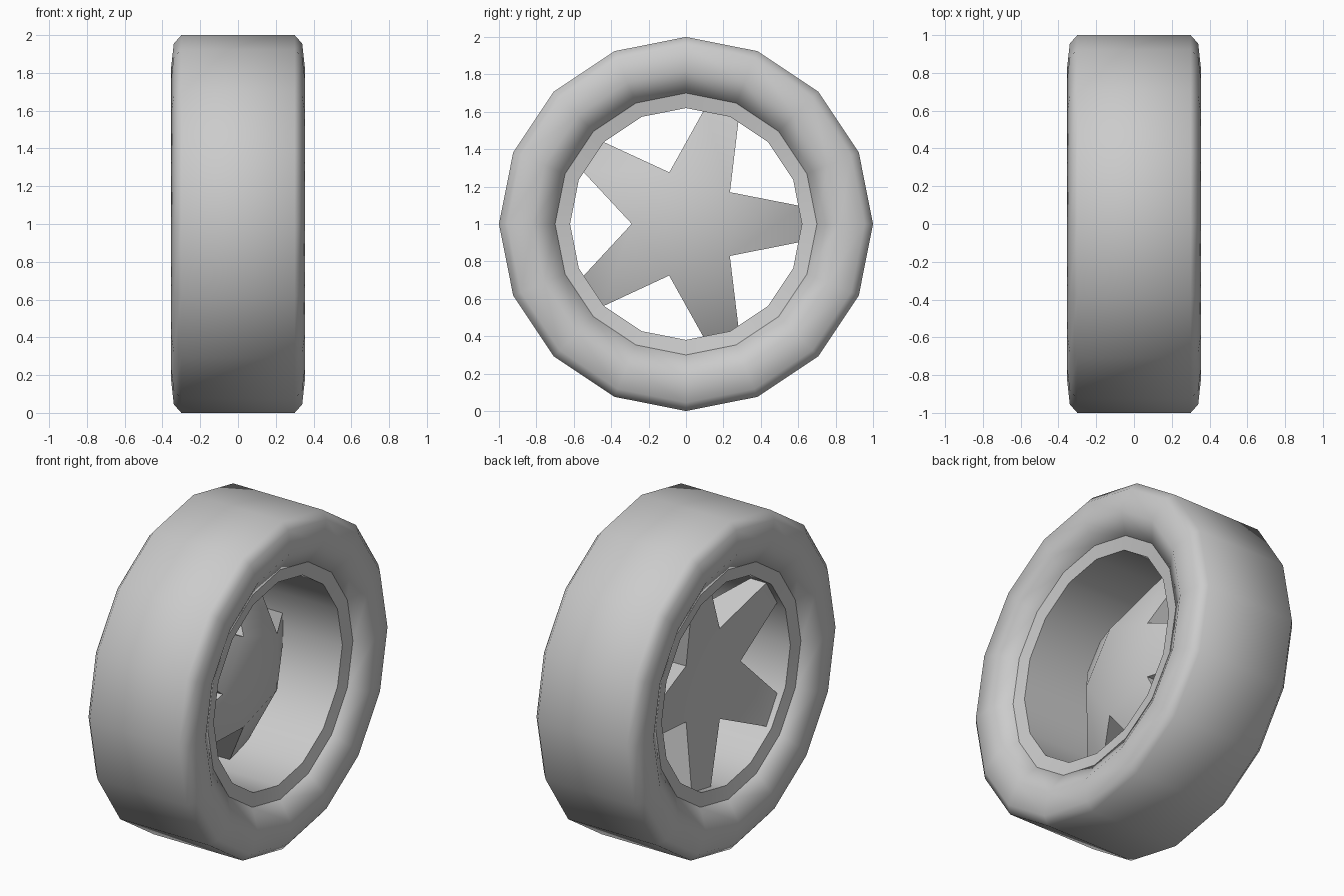
import bpy, bmesh
from math import sin, cos, pi, radians

if "Cube" in bpy.data.objects:
    bpy.data.objects.remove(bpy.data.objects["Cube"])

SIDES = 16


def finish(name, bm, angle):
    bmesh.ops.recalc_face_normals(bm, faces=bm.faces[:])
    me = bpy.data.meshes.new(name)
    bm.to_mesh(me)
    bm.free()
    ob = bpy.data.objects.new(name, me)
    bpy.context.collection.objects.link(ob)
    bpy.ops.object.select_all(action='DESELECT')
    ob.select_set(True)
    bpy.context.view_layer.objects.active = ob
    bpy.ops.object.shade_smooth_by_angle(angle=radians(angle))
    ob.location.z = 1
    return ob


def lathe(name, profile, angle):
    """Spin a closed (x, radius) profile around the x axis."""
    bm = bmesh.new()
    rings = []
    for i in range(SIDES):
        a = 2 * pi * i / SIDES
        rings.append([bm.verts.new((x, r * cos(a), r * sin(a))) for x, r in profile])
    n = len(profile)
    for i in range(SIDES):
        p, q = rings[i], rings[(i + 1) % SIDES]
        for j in range(n):
            k = (j + 1) % n
            bm.faces.new((p[j], p[k], q[k], q[j]))
    return finish(name, bm, angle)


def mirrored(half):
    return half + [(-x, r) for x, r in reversed(half)]


# Tyre: rounded shoulders, sidewalls dipping in to the rim
lathe("tyre", mirrored([(0.285, 0.70), (0.355, 0.82), (0.34, 0.955), (0.30, 1.0)]), 60)

# Rim: lip rings and the inner barrel
lathe("rim", mirrored([(0.27, 0.62), (0.285, 0.70)]), 30)

# Five-spoke star: thick hub, spokes thinning toward the rim
bm = bmesh.new()
FRONT, BACK = 0, 1
hub_x, tip_x = (0.10, -0.165), (-0.13, -0.235)
notches, tips = [], []
for i in range(5):
    a = 2 * pi * i / 5

    def point(x, along, across):
        return bm.verts.new((x, along * cos(a) - across * sin(a),
                             along * sin(a) + across * cos(a)))
    notches.append([point(x, 0.235, 0.17) for x in hub_x])
    tips.append([[point(x, 0.618, s * 0.095) for x in tip_x] for s in (-1, 1)])
for side in (FRONT, BACK):
    bm.faces.new([n[side] for n in notches])
for i in range(5):
    lo, hi = notches[i - 1], notches[i]
    t0, t1 = tips[i]
    for side in (FRONT, BACK):
        bm.faces.new((lo[side], t0[side], t1[side], hi[side]))
    for p, q in ((lo, t0), (t0, t1), (t1, hi)):
        bm.faces.new((p[FRONT], q[FRONT], q[BACK], p[BACK]))
finish("spokes", bm, 40)
